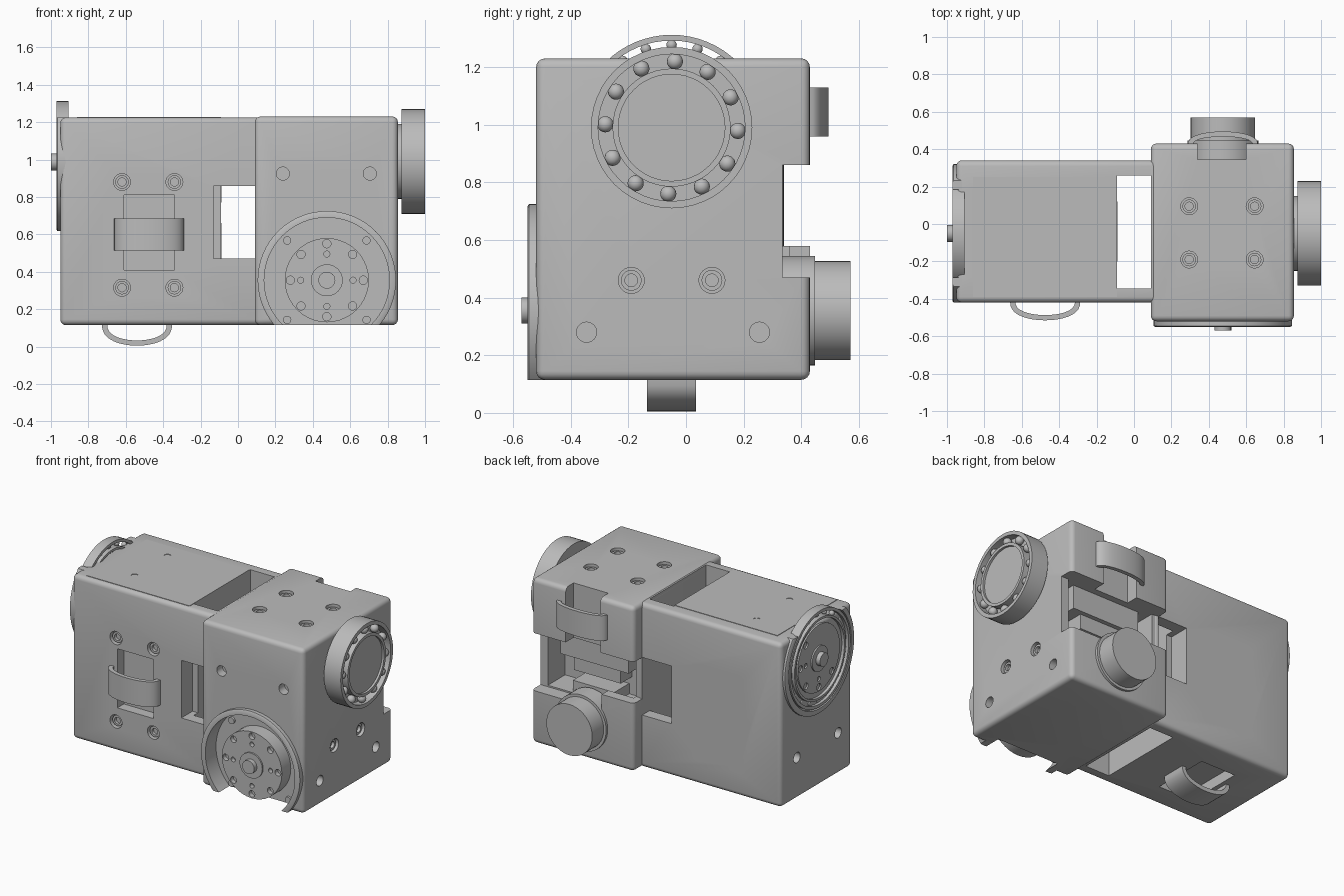
import bpy, bmesh, math
from mathutils import Vector, Matrix

cube = bpy.data.objects.get("Cube")
if cube:
    bpy.data.objects.remove(cube, do_unlink=True)

grey = bpy.data.materials.new("plain_grey")
grey.use_nodes = True
grey.diffuse_color = (0.5, 0.5, 0.5, 1)
grey.node_tree.nodes["Principled BSDF"].inputs["Base Color"].default_value = (0.5, 0.5, 0.5, 1)

X, Y, Z = Vector((1, 0, 0)), Vector((0, 1, 0)), Vector((0, 0, 1))


def make(name, bm):
    bmesh.ops.recalc_face_normals(bm, faces=bm.faces)
    mesh = bpy.data.meshes.new(name)
    bm.to_mesh(mesh)
    bm.free()
    mesh.materials.append(grey)
    ob = bpy.data.objects.new(name, mesh)
    bpy.context.collection.objects.link(ob)
    return ob


def box(name, x, y, z, bevel=0.0):
    """Box from (min, max) ranges."""
    bm = bmesh.new()
    bmesh.ops.create_cube(bm, size=1)
    for v in bm.verts:
        v.co = [a + (c + 0.5) * (b - a) for c, (a, b) in zip(v.co, (x, y, z))]
    if bevel:
        bmesh.ops.bevel(bm, geom=bm.edges[:], offset=bevel, segments=4, profile=0.5, affect='EDGES')
    return make(name, bm)


def lathe(name, origin, axis, profile, closed=False, steps=40):
    """Turn (radius, distance) points around an axis."""
    bm = bmesh.new()
    vs = [bm.verts.new((r, 0, d)) for r, d in profile]
    pairs = list(zip(vs, vs[1:])) + ([(vs[-1], vs[0])] if closed else [])
    es = [bm.edges.new(p) for p in pairs]
    bmesh.ops.spin(bm, geom=vs + es, cent=(0, 0, 0), axis=(0, 0, 1),
                   angle=math.tau, steps=steps, use_duplicate=False)
    bmesh.ops.remove_doubles(bm, verts=bm.verts, dist=0.0005)
    rot = axis.to_track_quat('Z', 'Y').to_matrix().to_4x4()
    bm.transform(Matrix.Translation(origin) @ rot)
    return make(name, bm)


def rod(name, origin, axis, r, d0, d1, steps=24):
    return lathe(name, origin, axis, [(0, d0), (r, d0), (r, d1), (0, d1)], steps=steps)


def cut(ob, *cutters):
    for c in cutters:
        mod = ob.modifiers.new("cut", 'BOOLEAN')
        mod.operation, mod.solver, mod.object = 'DIFFERENCE', 'EXACT', c
        bpy.context.view_layer.objects.active = ob
        bpy.ops.object.modifier_apply(modifier=mod.name)
        bpy.data.objects.remove(c, do_unlink=True)


def hole(ob, p, axis, r=0.035, depth=0.06):
    cut(ob, rod("cutter", Vector(p), axis, r, -depth, 0.02))


def bore(ob, p, axis):
    """Counterbored hole with a hollow screw head inside."""
    hole(ob, p, axis, 0.045, 0.04)
    lathe("screw_head", Vector(p), axis,
          [(0, -0.045), (0.036, -0.045), (0.036, -0.015), (0.022, -0.015), (0.022, -0.035), (0, -0.035)],
          steps=20)


def around(origin, axis, side, r, n, phase=0.0):
    other = axis.cross(side)
    for i in range(n):
        a = phase + math.tau * i / n
        yield origin + r * (math.cos(a) * side + math.sin(a) * other)


def balls(name, points, r):
    bm = bmesh.new()
    for p in points:
        bmesh.ops.create_uvsphere(bm, u_segments=14, v_segments=10, radius=r, matrix=Matrix.Translation(p))
    return make(name, bm)


def strap(name, origin, out, across, height, width=0.17, half=0.188):
    """Arched band bulging along 'out', spanning x."""
    bm = bmesh.new()
    n, t = 18, 0.028

    def pt(i, w, h):
        a = math.pi * i / n
        return X * w * math.cos(a) + out * (h * max(math.sin(a), 0) ** 0.75 - 0.01)
    loop = [pt(i, half, height) for i in range(n + 1)]
    loop += [pt(i, half - t, height - t) for i in range(n, -1, -1)]
    lo, hi = ([bm.verts.new(origin + p + across * s * width / 2) for p in loop] for s in (-1, 1))
    m = len(loop)
    for i in range(m):
        j = (i + 1) % m
        bm.faces.new((lo[i], lo[j], hi[j], hi[i]))
    for i in range(n):
        for side in (lo, hi):
            bm.faces.new((side[i], side[i + 1], side[m - 2 - i], side[m - 1 - i]))
    return make(name, bm)


# Main housings
left = box("long_housing", (-0.95, 0.13), (-0.42, 0.34), (0.115, 1.225), 0.03)
right = box("end_housing", (0.09, 0.855), (-0.52, 0.43), (0.115, 1.23), 0.03)

# Open shaft and side windows between the housings
cut(left,
    box("cutter", (-0.09, 0.091), (-0.345, 0.26), (0, 1.4)),
    box("cutter", (-0.13, 0.091), (-0.6, -0.3), (0.47, 0.86)),
    box("cutter", (-0.13, 0.091), (0.2, 0.6), (0.47, 0.86)),
    box("cutter", (-0.61, -0.34), (-0.6, -0.35), (0.41, 0.81)),
    box("cutter", (-0.67, -0.41), (-0.25, 0.15), (0, 0.185)))
for z0, z1 in ((0.47, 0.66), (0.77, 0.86)):
    box("connector", (-0.13, -0.088), (-0.2, 0.12), (z0, z1))

# Rear notch, cavity and strap slot of the end housing
cut(right,
    box("cutter", (0, 1), (0.335, 0.6), (0.58, 0.86)),
    box("cutter", (0.33, 1), (0.335, 0.6), (0.47, 0.6)),
    box("cutter", (0.14, 0.8), (0.15, 0.36), (0.48, 0.86)),
    box("cutter", (0.34, 0.6), (0.345, 0.6), (0.8, 1.4)))
box("motor_case", (0.22, 0.73), (0.14, 0.3), (0.7, 0.87))
box("motor_case_step", (0.3, 0.65), (0.14, 0.27), (0.6, 0.72))
box("motor_plug", (0.32, 0.63), (0.14, 0.31), (0.47, 0.55))

# Arched straps and a cover lid
strap("front_strap", Vector((-0.475, -0.42, 0.6)), -Y, Z, 0.105)
strap("bottom_strap", Vector((-0.54, -0.05, 0.115)), -Z, Y, 0.12)
strap("rear_strap", Vector((0.475, 0.43, 1.045)), Y, Z, 0.075)
lid = box("top_lid", (-0.86, -0.09), (-0.39, 0.25), (1.2, 1.228))

# Screw holes, repeated over the faces
for x in (-0.62, -0.34):
    for z in (0.88, 0.315):
        bore(left, (x, -0.42, z), -Y)
        bore(left, (x, 0.34, z), Y)
for x in (-0.68, -0.28):
    hole(left, (x, 0.34, 0.6), Y)
for y in (-0.27, 0.17):
    hole(left, (-0.95, y, 0.395), -X)
for y in (-0.22, 0.13):
    hole(lid, (-0.62, y, 1.228), Z, 0.022, 0.02)
    hole(right, (0.3 if y < 0 else 0.65, y, 0.115), -Z, 0.022)
for x in (0.295, 0.645):
    for y in (0.095, -0.19):
        bore(right, (x, y, 1.23), Z)
for x in (0.24, 0.705):
    hole(right, (x, -0.52, 0.925), -Y)
for y in (-0.19, 0.09):
    bore(right, (0.855, y, 0.46), X)
for y in (-0.345, 0.255):
    hole(right, (0.855, y, 0.28), X)


def horn_unit(body, floor, axis, side, ring_out, clip):
    """Round recess with raised rim, drilled output horn and screws."""
    cut(body, rod("cutter", floor, axis, 0.335, 0, 0.3, 64))
    rim = lathe("recess_rim", floor, axis,
                [(0.335, 0.05), (0.37, 0.05), (0.37, ring_out - 0.005), (0.362, ring_out), (0.335, ring_out)],
                True, 64)
    cut(rim, clip)
    horn = lathe("output_horn", floor, axis,
                 [(0, -0.01), (0.225, -0.01), (0.225, 0.095), (0.085, 0.095), (0.085, 0.105),
                  (0.045, 0.105), (0.045, 0.135), (0, 0.135)])
    for r, hr, n in ((0.195, 0.022, 8), (0.14, 0.016, 4)):
        for p in around(floor + axis * 0.095, axis, side, r, n):
            hole(horn, p, axis, hr, 0.03)
    for p in around(floor, axis, side, 0.3, 4, math.pi / 4):
        rod("recess_screw", p, axis, 0.022, -0.01, 0.015, 16)


front_c = Vector((0.475, -0.435, 0.355))
end_c = Vector((-0.865, -0.05, 0.987))
horn_unit(right, front_c, -Y, X, 0.115, box("cutter", (-1, 1), (-1, 1), (-1, 0.115)))
horn_unit(left, end_c, -X, Y, 0.105, box("cutter", (-2, 1), (-1, 1), (1.225, 2)))

# Ball ring in the end recess
lathe("ring_outer", end_c, -X, [(0.305, 0.04), (0.325, 0.04), (0.325, 0.105), (0.305, 0.105)], True, 64)
lathe("ring_inner", end_c, -X, [(0.26, 0.04), (0.275, 0.04), (0.275, 0.105), (0.26, 0.105)], True, 64)
balls("ring_balls", around(end_c - X * 0.072, -X, Y, 0.29, 20), 0.018)

# Ball bearing on the opposite end
hub = Vector((0.855, -0.05, 0.99))
lathe("bearing", hub, X,
      [(0, -0.01), (0.2, -0.01), (0.2, 0.02), (0.28, 0.02), (0.28, 0.145), (0.255, 0.145), (0.255, 0.09),
       (0.205, 0.09), (0.205, 0.145), (0.185, 0.145), (0.185, 0.13), (0, 0.13)], steps=48)
balls("bearing_balls", around(hub + X * 0.115, X, Y, 0.23, 12, -0.05), 0.028)

# Rear drive cap
lathe("drive_cap", Vector((0.475, 0.43, 0.355)), Y,
      [(0, -0.1), (0.19, -0.1), (0.19, 0.017), (0.172, 0.017), (0.172, 0.14), (0, 0.14)], steps=48)

bpy.ops.object.select_all(action='DESELECT')
for ob in bpy.data.objects:
    if ob.type == 'MESH':
        ob.select_set(True)
        bpy.context.view_layer.objects.active = ob
bpy.ops.object.shade_smooth_by_angle(angle=math.radians(35))
